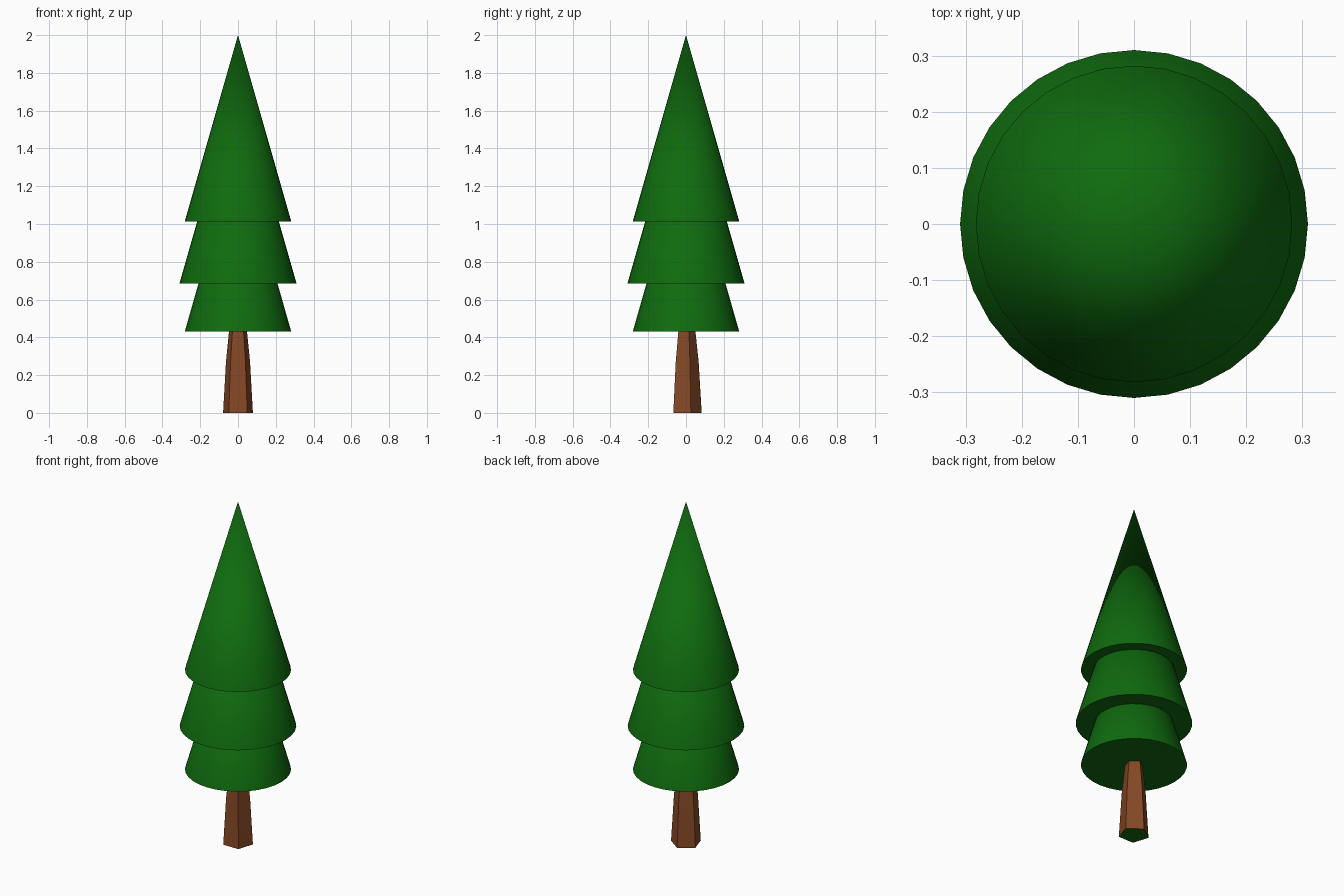
import bpy, bmesh, math

if "Cube" in bpy.data.objects:
    bpy.data.objects.remove(bpy.data.objects["Cube"])


def material(name, rgb):
    m = bpy.data.materials.new(name)
    m.diffuse_color = (*rgb, 1)
    m.use_nodes = True
    m.node_tree.nodes["Principled BSDF"].inputs["Base Color"].default_value = m.diffuse_color
    return m


green = material("pine green", (0.0048, 0.145, 0.0048))
brown = material("bark brown", (0.235, 0.065, 0.019))


def lathe(name, sides, profile, start, mats):
    """Stack rings of (radius, z); a zero radius closes to a point."""
    bm = bmesh.new()
    rings = []
    for r, z in profile:
        if r == 0:
            rings.append([bm.verts.new((0, 0, z))] * sides)
        else:
            angles = [start + 2 * math.pi * i / sides for i in range(sides)]
            rings.append([bm.verts.new((r * math.cos(a), r * math.sin(a), z)) for a in angles])
    for low, high in zip(rings, rings[1:]):
        for i in range(sides):
            j = (i + 1) % sides
            quad = [low[i], low[j], high[j], high[i]]
            bm.faces.new(list(dict.fromkeys(quad)))
    bm.faces.new(rings[0][::-1])
    if profile[-1][0] > 0:
        bm.faces.new(rings[-1])
    bm.normal_update()
    # A second material goes on the underside
    for f in bm.faces:
        f.material_index = 1 if len(mats) > 1 and f.normal.z < -0.9 else 0
    mesh = bpy.data.meshes.new(name)
    bm.to_mesh(mesh)
    bm.free()
    for m in mats:
        mesh.materials.append(m)
    ob = bpy.data.objects.new(name, mesh)
    bpy.context.collection.objects.link(ob)
    bpy.ops.object.select_all(action='DESELECT')
    ob.select_set(True)
    bpy.context.view_layer.objects.active = ob
    bpy.ops.object.shade_smooth_by_angle(angle=math.radians(30))
    return ob


# Five-sided tapering trunk, flat side to the front, green underside
lathe("trunk", 5, [(0.083, 0), (0.067, 0.27), (0.048, 0.45)], math.pi / 2, [brown, green])

# Three stacked foliage cones
for name, radius, base, tip in [("lower_foliage", 0.282, 0.43, 1.416),
                                ("middle_foliage", 0.31, 0.685, 1.77),
                                ("upper_foliage", 0.282, 1.014, 2.0)]:
    lathe(name, 32, [(radius, base), (0, tip)], 0, [green])
